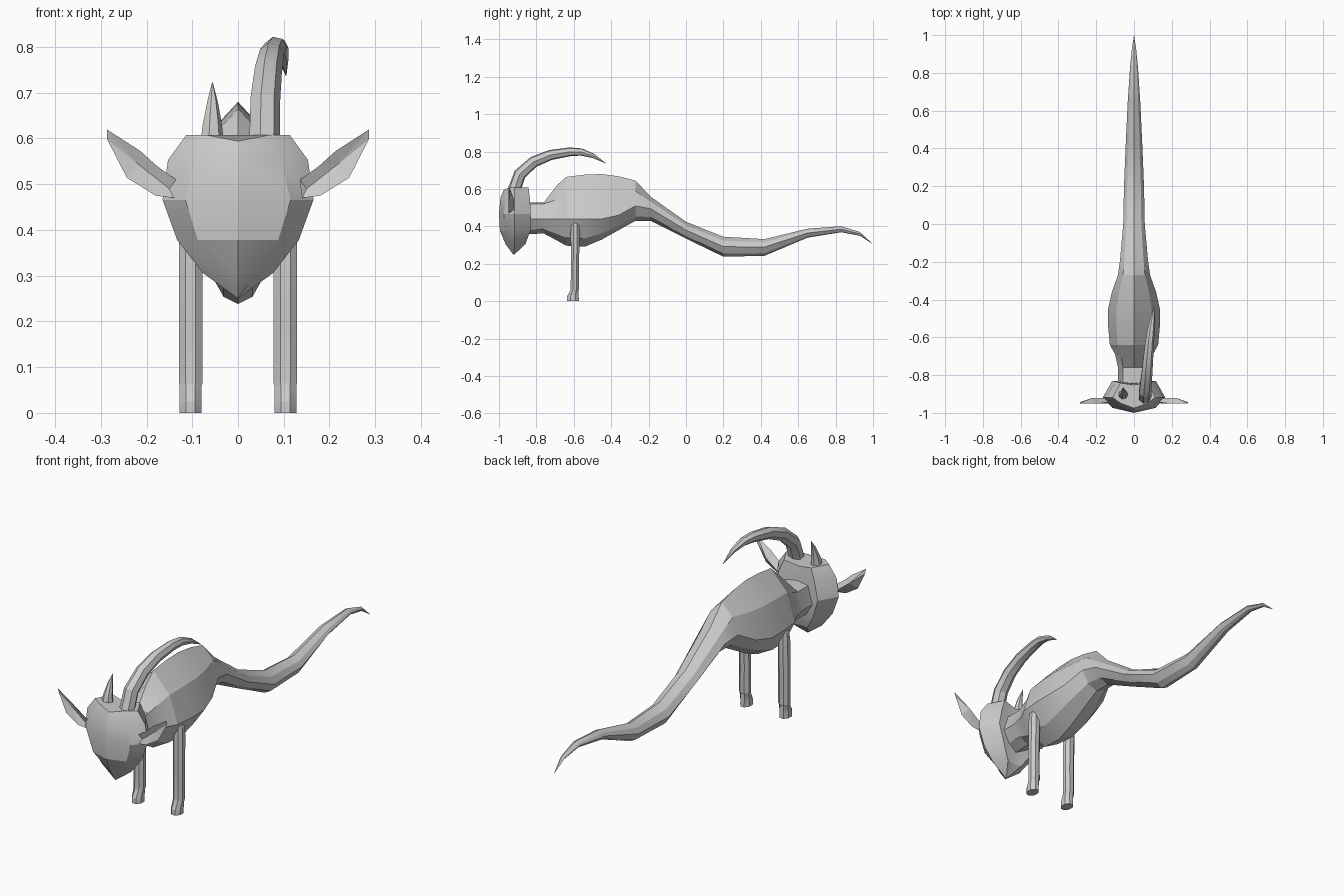
import bpy, bmesh, math
from mathutils import Vector

if "Cube" in bpy.data.objects:
    bpy.data.objects.remove(bpy.data.objects["Cube"])


def finish(bm, name, smooth=True):
    bmesh.ops.remove_doubles(bm, verts=bm.verts, dist=0.0005)
    bmesh.ops.recalc_face_normals(bm, faces=bm.faces)
    me = bpy.data.meshes.new(name)
    bm.to_mesh(me)
    bm.free()
    ob = bpy.data.objects.new(name, me)
    bpy.context.collection.objects.link(ob)
    if smooth:
        bpy.ops.object.select_all(action='DESELECT')
        ob.select_set(True)
        bpy.context.view_layer.objects.active = ob
        bpy.ops.object.shade_smooth_by_angle(angle=math.radians(22))
    return ob


def loft(name, rings, smooth=True):
    """Skin a list of equal-length point rings and cap both ends."""
    bm = bmesh.new()
    vs = [[bm.verts.new(p) for p in r] for r in rings]
    n = len(vs[0])
    for a, b in zip(vs, vs[1:]):
        for i in range(n):
            j = (i + 1) % n
            bm.faces.new((a[i], a[j], b[j], b[i]))
    bm.faces.new(vs[0])
    bm.faces.new(vs[-1])
    return finish(bm, name, smooth)


def horn(name, path, sides=7):
    """Tapered tube curving in the y-z direction; path is (x, y, z, radius)."""
    pts = [Vector(p[:3]) for p in path]
    rings = []
    for i, p in enumerate(pts):
        t = (pts[min(i + 1, len(pts) - 1)] - pts[max(i - 1, 0)]).normalized()
        u = Vector((1, 0, 0))
        u = (u - t * u.dot(t)).normalized()
        v = t.cross(u)
        r = path[i][3]
        rings.append([p + r * (u * math.cos(a) + v * math.sin(a))
                      for a in [2 * math.pi * k / sides for k in range(sides)]])
    return loft(name, rings)


# Body, neck and tail: y, top, middle, bottom, half width
body = [
    (-0.88, .528, .44, .358, .085), (-0.76, .528, .44, .362, .085),
    (-0.69, .62, .44, .325, .10), (-0.64, .665, .44, .297, .128),
    (-0.54, .677, .44, .292, .137), (-0.45, .680, .44, .33, .137),
    (-0.36, .668, .46, .38, .117), (-0.27, .645, .51, .43, .085),
    (-0.19, .56, .495, .43, .074), (0.0, .425, .38, .335, .057),
    (0.20, .345, .292, .238, .053), (0.42, .332, .29, .243, .044),
    (0.65, .388, .365, .340, .033), (0.83, .401, .385, .369, .021),
    (0.93, .370, .36, .350, .011), (1.0, .305, .305, .305, 0)]
rings = []
for y, t, m, b, w in body:
    k = .58 if y > -.75 else .92       # the neck has a flatter top
    up, low = m + (t - m) * k, m + (b - m) * .7
    rings.append([(0, y, t), (w * .68, y, up), (w, y, m), (w * .6, y, low),
                  (0, y, b), (-w * .6, y, low), (-w, y, m), (-w * .68, y, up)])
loft("body_and_tail", rings)

# Shield-shaped head: z, half width, face half width, front y, back y
head = [(.608, .113, .072, -.975, -.852), (.553, .153, .094, -.992, -.845),
        (.466, .165, .115, -1.0, -.84), (.378, .133, .088, -.995, -.842),
        (.306, .077, .040, -.965, -.868), (.25, 0, 0, -.925, -.925)]
rings = []
for i, (z, w, a, f, b) in enumerate(head):
    zc = z - .014 if i == 0 else z     # dip in the crown
    s = 0 if w == 0 else 1
    rings.append([(0, f, zc), (a, f + .027 * s, z), (w, -.918, z), (a, b + .01 * s, z),
                  (0, b, zc), (-a, b + .01 * s, z), (-w, -.918, z), (-a, f + .027 * s, z)])
loft("head", rings)

# Ears: cupped leaf shapes
rim = [(.135, .51), (.175, .538), (.214, .573), (.287, .62), (.286, .598),
       (.243, .514), (.18, .475), (.14, .47)]
for s, side in ((-1, "left"), (1, "right")):
    bm = bmesh.new()
    ring = [bm.verts.new((s * x, -.949 + .006 * (i % 4 == 0), z))
            for i, (x, z) in enumerate(rim)]
    for y in (-.937, -.92):
        mid = [bm.verts.new((s * .15, y, .49)), bm.verts.new((s * .22, y, .545))]
        for face in ((ring[0], ring[1], mid[1], mid[0]), (ring[1], ring[2], mid[1]),
                     (ring[2], ring[3], mid[1]), (ring[3], ring[4], mid[1]),
                     (ring[4], ring[5], mid[1]), (ring[5], ring[6], mid[1]),
                     (ring[6], ring[7], mid[0], mid[1]), (ring[7], ring[0], mid[0])):
            bm.faces.new(face)
    finish(bm, side + "_ear", False)

# One long swept horn and one short horn
horn("long_horn", [(.056, -.925, .575, .035), (.058, -.888, .68, .034),
                   (.065, -.815, .745, .031), (.073, -.725, .782, .028),
                   (.082, -.62, .799, .024), (.090, -.56, .798, .020),
                   (.099, -.495, .777, .012), (.105, -.43, .738, .001)])
horn("short_horn", [(-.058, -.905, .575, .029), (-.057, -.90, .63, .022),
                    (-.056, -.885, .68, .012), (-.056, -.865, .722, .001)])

# Two front legs with hooves: z, centre y, half depth, half width
leg = [(0, -.605, .033, .0245), (.025, -.605, .032, .0245), (.06, -.596, .022, .0245),
       (.067, -.594, .023, .0265), (.20, -.594, .022, .0265), (.37, -.592, .025, .0265),
       (.41, -.592, .021, .022), (.425, -.592, .010, .012)]
for s, side in ((-1, "left"), (1, "right")):
    loft(side + "_leg", [[(s * .1035 + w * 1.06 * math.cos(a), y + d * 1.06 * math.sin(a), z)
                          for a in [math.pi * (k + .5) / 4 for k in range(8)]]
                         for z, y, d, w in leg])
